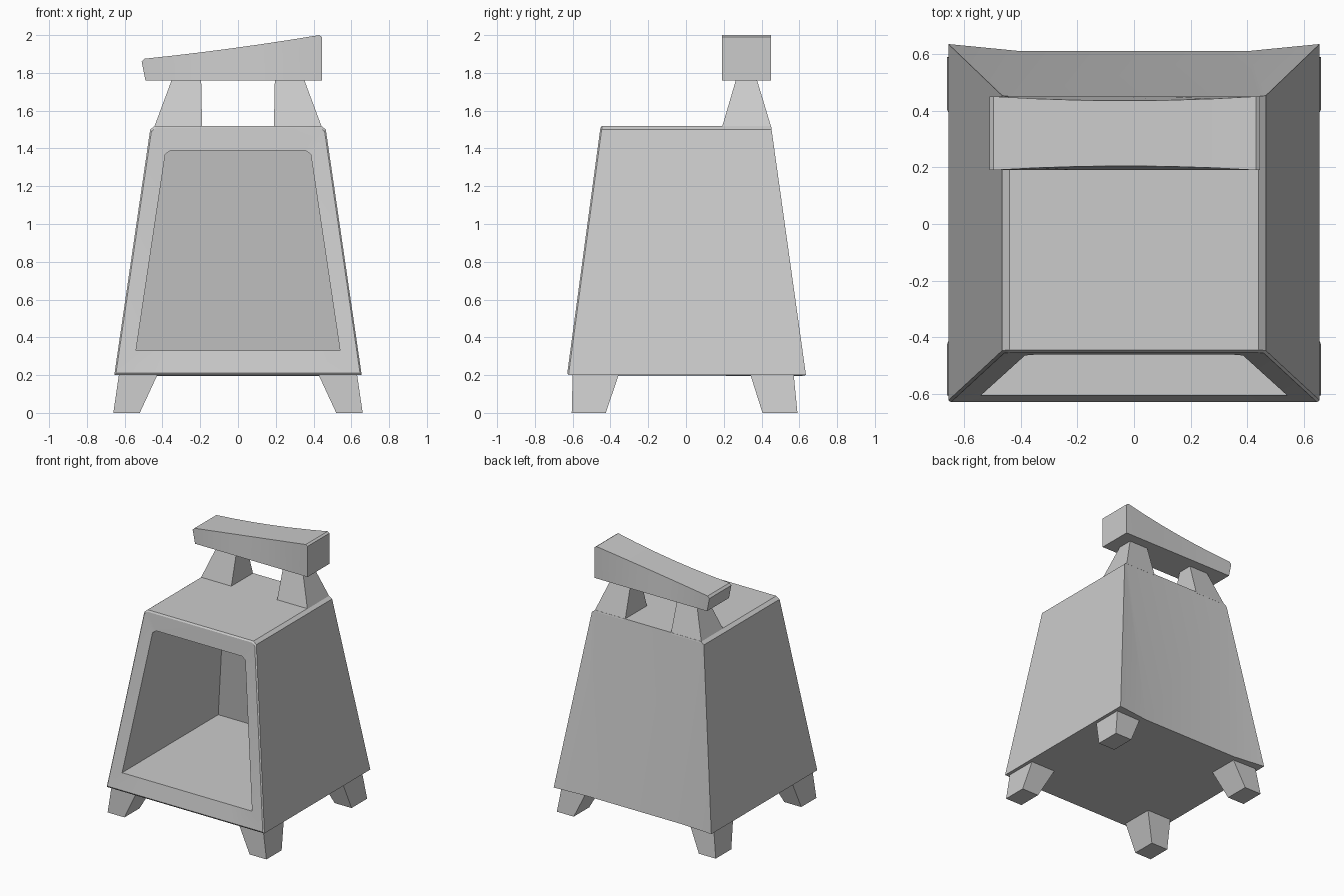
import bpy, bmesh
from math import radians

if "Cube" in bpy.data.objects:
    bpy.data.objects.remove(bpy.data.objects["Cube"])

grey = bpy.data.materials.new("light_grey")
grey.use_nodes = True
grey.diffuse_color = (0.6, 0.6, 0.6, 1)
grey.node_tree.nodes["Principled BSDF"].inputs["Base Color"].default_value = (0.6, 0.6, 0.6, 1)


def loft(name, loops, caps=((0, 1, 2, 3),)):
    """Skin a row of matching loops and close both ends with the cap faces."""
    bm = bmesh.new()
    rings = [[bm.verts.new(p) for p in loop] for loop in loops]
    for a, b in zip(rings, rings[1:]):
        n = len(a)
        for i in range(n):
            j = (i + 1) % n
            bm.faces.new((a[i], a[j], b[j], b[i]))
    for ring in (rings[0], rings[-1]):
        for cap in caps:
            bm.faces.new([ring[i] for i in cap])
    bmesh.ops.recalc_face_normals(bm, faces=bm.faces)
    mesh = bpy.data.meshes.new(name)
    bm.to_mesh(mesh)
    bm.free()
    mesh.materials.append(grey)
    obj = bpy.data.objects.new(name, mesh)
    bpy.context.collection.objects.link(obj)
    bpy.ops.object.select_all(action="DESELECT")
    obj.select_set(True)
    bpy.context.view_layer.objects.active = obj
    bpy.ops.object.shade_smooth_by_angle(angle=radians(30))
    return obj


def rect(x0, x1, y0, y1, z):
    return [(x0, y0, z), (x1, y0, z), (x1, y1, z), (x0, y1, z)]


def mirrored(half):
    return half + [(-x, z) for x, z in reversed(half)]


# Hollow tapered body: outer shell, softened front frame and deep cavity
outer = mirrored([(0.4, 0.2), (0.655, 0.2), (0.465, 1.5), (0.44, 1.52)])
opening = mirrored([(0.35, 0.33), (0.54, 0.33), (0.385, 1.37), (0.355, 1.39)])
rim = [(a + (c - a) * 0.08, b + (d - b) * 0.08)
       for (a, b), (c, d) in zip(outer, opening)]


def front_y(z):
    return -0.63 + (z - 0.2) * 0.135


def back_y(z):
    return 0.635 - (z - 0.2) * 0.14


back = [(x, back_y(z), z) for x, z in outer]
for i in (0, 7):  # bottom of the back panel dips in and down
    x, y, z = back[i]
    back[i] = (x, y - 0.025, z - 0.005)
loft("body", [
    back,
    [(x, front_y(z) + 0.008, z) for x, z in outer],
    [(x, front_y(z), z) for x, z in rim],
    [(x, front_y(z) + 0.008, z) for x, z in opening],
    [(x, back_y(z) - 0.08, z) for x, z in opening],
], caps=((0, 3, 4, 7), (0, 1, 2, 3), (4, 5, 6, 7)))

# Four tapered feet and two handle posts
for side, s in (("left", 1), ("right", -1)):
    loft("front_foot_" + side, [rect(s * 0.52, s * 0.66, -0.605, -0.425, 0),
                                rect(s * 0.425, s * 0.63, -0.6, -0.355, 0.205)])
    loft("back_foot_" + side, [rect(s * 0.52, s * 0.66, 0.405, 0.59, 0),
                               rect(s * 0.425, s * 0.63, 0.34, 0.57, 0.205)])
    loft("handle_post_" + side, [rect(s * 0.19, s * 0.445, 0.19, 0.452, 1.51),
                                 rect(s * 0.195, s * 0.35, 0.265, 0.375, 1.765)])

# Wedge handle, its top edges pinched toward the middle
sections = [(-0.49, -0.51, 1.86)]
for i in range(7):
    t = i / 6
    x = -0.495 + 0.925 * t
    sections.append((max(x, -0.475), x, 1.875 + 0.125 * t - 0.03 * t * (1 - t)))
sections.append((0.445, 0.445, 1.99))
handle = []
for k, (xb, xt, zt) in enumerate(sections):
    u = min(max((k - 1) / 6, 0), 1)
    pinch = 0.06 * u * (1 - u)
    handle.append([(xb, 0.19, 1.76), (xb, 0.45, 1.76),
                   (xt, 0.45 - pinch, zt), (xt, 0.19 + pinch, zt)])
loft("handle", handle)
